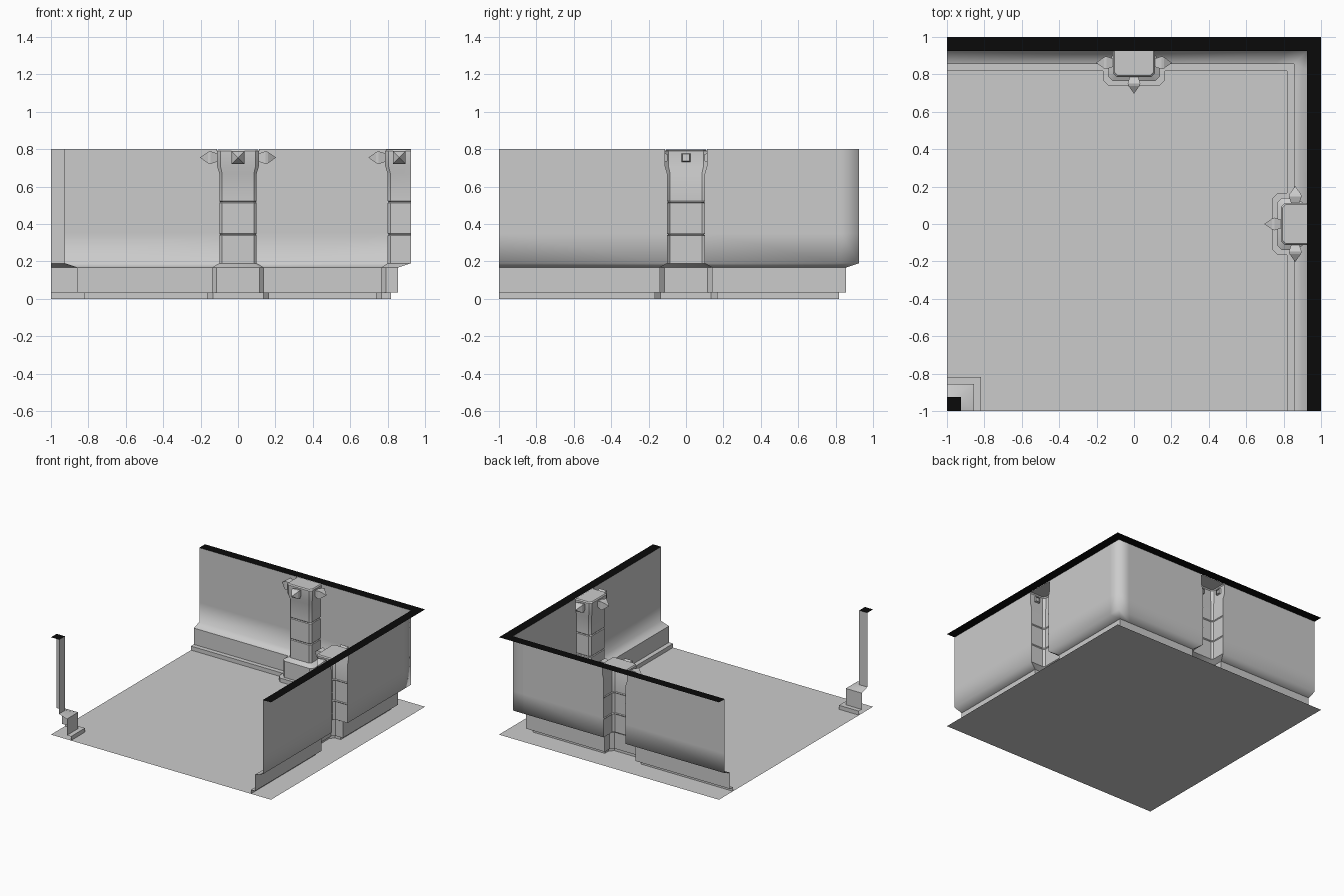
import bpy
from mathutils import Vector, Matrix
from math import pi

if "Cube" in bpy.data.objects:
    bpy.data.objects.remove(bpy.data.objects["Cube"])

black = bpy.data.materials.new("black_top")
black.diffuse_color = (0.003, 0.003, 0.003, 1)
black.use_nodes = True
black.node_tree.nodes["Principled BSDF"].inputs["Base Color"].default_value = black.diffuse_color


def make(name, verts, faces, mat=None):
    me = bpy.data.meshes.new(name)
    me.from_pydata(verts, [], faces)
    me.update()
    ob = bpy.data.objects.new(name, me)
    bpy.context.collection.objects.link(ob)
    if mat:
        me.materials.append(mat)
    return ob


def smooth(ob, deg):
    bpy.ops.object.select_all(action='DESELECT')
    ob.select_set(True)
    bpy.context.view_layer.objects.active = ob
    bpy.ops.object.shade_smooth_by_angle(angle=deg * pi / 180)


def skin(rows):
    """Grid of quads through stacked rows of equal length."""
    n = len(rows[0])
    verts = [v for r in rows for v in r]
    faces = [(j*n+i, j*n+i+1, (j+1)*n+i+1, (j+1)*n+i)
             for j in range(len(rows)-1) for i in range(n-1)]
    return verts, faces


# wall profile: (distance from centre, height, half width of column opening)
PROFILE = [(.818, 0, .165), (.818, .033, .165), (.855, .033, .14),
           (.855, .167, .14), (.926, .19, .10), (.926, .35, .10),
           (.926, .67, .10), (.926, .71, .112), (.926, .80, .112)]


def wall(name, stations):
    rows = [[(x, y, z) for x, y in stations(p, e)] for p, z, e in PROFILE]
    ob = make(name, *skin(rows))
    me = ob.data
    me.polygons.foreach_set("use_smooth", [True] * len(me.polygons))
    # keep the plinth crisp, let the upper wall blend softly
    sharp = me.attributes.new("sharp_edge", 'BOOLEAN', 'EDGE')
    for ed in me.edges:
        za, zb = (me.vertices[i].co.z for i in ed.vertices)
        sharp.data[ed.index].value = max(za, zb) < .17
    return ob


# Walls, leaving openings behind the columns
wall("back_wall", lambda p, e: [(-1, p), (-e, p)])
wall("corner_wall", lambda p, e: [(e, p), (p-.1, p), (p, p), (p, p-.1), (p, e)])
wall("right_wall", lambda p, e: [(p, -e), (p, -1)])
smooth(wall("corner_post", lambda p, e: [(-p, -1), (-p, -p), (-1, -p)]), 30)

# Floor and black wall tops
make("floor", [(-1, -1, 0), (1, -1, 0), (1, 1, 0), (-1, 1, 0)], [(0, 1, 2, 3)])
t = PROFILE[-1][0]
make("wall_top", [(x, y, .8) for x, y in
     [(-1, t), (t, t), (t, -1), (1, -1), (1, 1), (-1, 1)]],
     [(0, 1, 4, 5), (1, 2, 3, 4)], black)
make("post_top", [(x, y, .8) for x, y in
     [(-1, -1), (-t, -1), (-t, -t), (-1, -t)]], [(0, 1, 2, 3)], black)

# column levels: (height, half width, front, chamfer, back)
LEVELS = [(0, .165, .738, .03, .818), (.033, .165, .738, .03, .818),
          (.033, .14, .765, .025, .855), (.167, .14, .765, .025, .855),
          (.19, .10, .80, .015, .926), (.338, .10, .80, .015, .926),
          (.344, .095, .805, .015, .926), (.350, .10, .80, .015, .926),
          (.512, .10, .80, .015, .926), (.518, .095, .805, .015, .926),
          (.524, .10, .80, .015, .926), (.67, .10, .80, .015, .926),
          (.71, .112, .787, .018, .926), (.79, .112, .787, .018, .926),
          (.799, .105, .794, .018, .926)]


def column(name, turn):
    rows = [[turn @ Vector(v) for v in
             [(-w, b, z), (-w, f+c, z), (-w+c, f, z),
              (w-c, f, z), (w, f+c, z), (w, b, z)]]
            for z, w, f, c, b in LEVELS]
    verts, faces = skin(rows)
    n = len(verts)
    faces.append(tuple(range(n-6, n)))
    smooth(make(name, verts, faces), 30)


def spike(name, base, d, turn):
    """Square stud: narrow neck, wide shoulder, pointed tip."""
    base, d, up = Vector(base), Vector(d), Vector((0, 0, 1))
    side = up.cross(d)
    verts = [turn @ (base + d*s + side*a*h + up*b*h)
             for s, h in [(-.01, .018), (.04, .034), (.053, .03)]
             for a, b in [(-1, -1), (1, -1), (1, 1), (-1, 1)]]
    verts.append(turn @ (base + d*.095))
    faces = [(r+i, r+(i+1) % 4, r+4+(i+1) % 4, r+4+i)
             for r in (0, 4) for i in range(4)]
    faces += [(8+i, 8+(i+1) % 4, 12) for i in range(4)]
    make(name, verts, faces)


# Columns with three studs each
for label, ang in (("back", 0), ("right", -pi/2)):
    turn = Matrix.Rotation(ang, 3, 'Z')
    column(label + "_column", turn)
    spike(label + "_stud_front", (0, .792, .755), (0, -1, 0), turn)
    for s, side in ((-1, "left"), (1, "right")):
        spike(f"{label}_stud_{side}", (s*.108, .862, .755), (s, 0, 0), turn)
